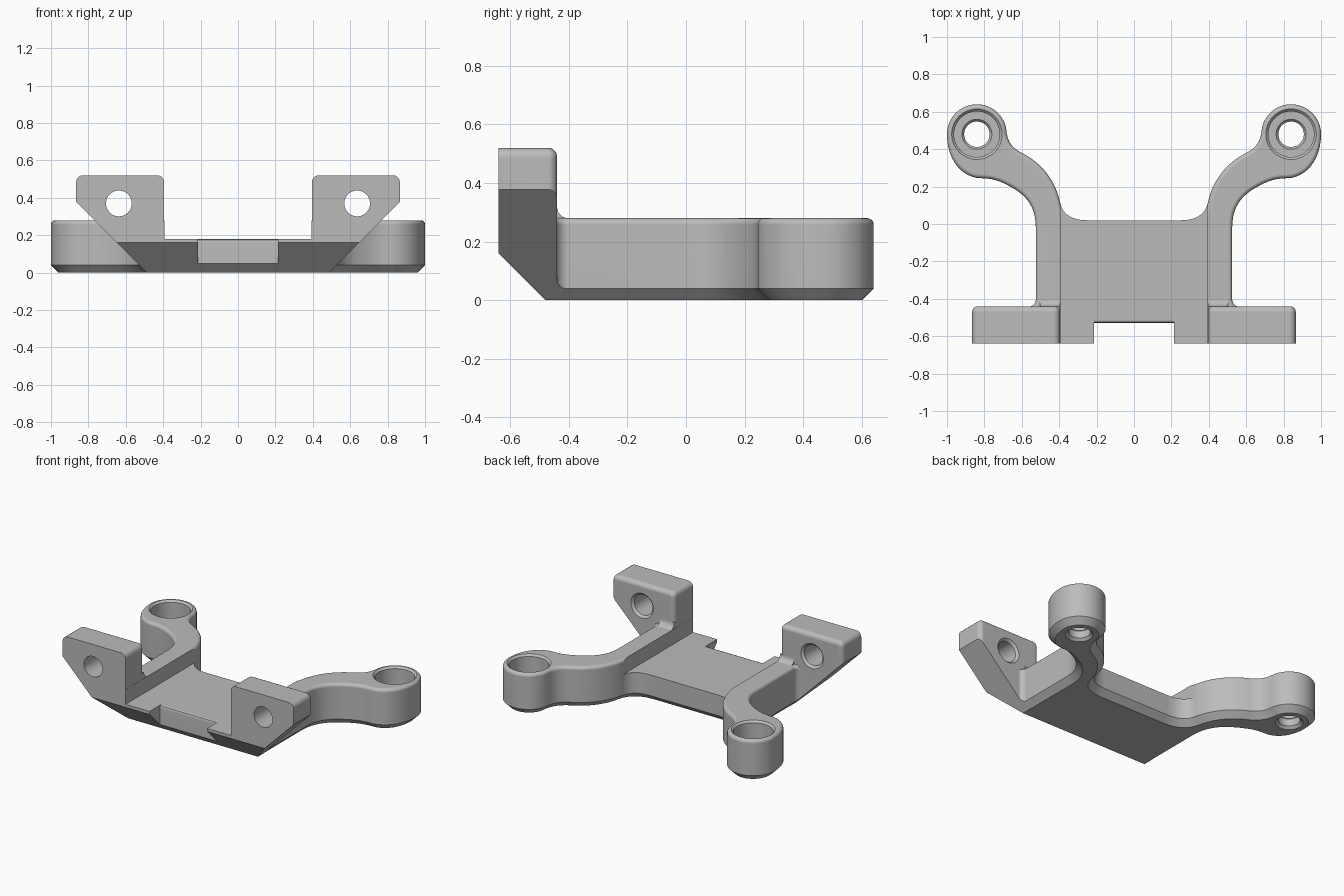
import bpy
import bmesh
from math import sin, cos, radians, pi
from mathutils import Vector
from mathutils.geometry import interpolate_bezier

cube = bpy.data.objects.get("Cube")
if cube:
    bpy.data.objects.remove(cube, do_unlink=True)

grey = bpy.data.materials.new("plain_grey")
grey.use_nodes = True
GREY = (0.5, 0.5, 0.5, 1)
grey.diffuse_color = GREY
grey.node_tree.nodes["Principled BSDF"].inputs["Base Color"].default_value = GREY


def solid(name, rings):
    """Closed solid lofted through rings of equal length."""
    bm = bmesh.new()
    loops = [[bm.verts.new(p) for p in ring] for ring in rings]
    n = len(loops[0])
    for a, b in zip(loops, loops[1:]):
        for i in range(n):
            j = (i + 1) % n
            bm.faces.new((a[i], a[j], b[j], b[i]))
    bm.faces.new(loops[0])
    bm.faces.new(loops[-1])
    bmesh.ops.recalc_face_normals(bm, faces=bm.faces)
    mesh = bpy.data.meshes.new(name)
    bm.to_mesh(mesh)
    bm.free()
    mesh.materials.append(grey)
    obj = bpy.data.objects.new(name, mesh)
    bpy.context.collection.objects.link(obj)
    return obj


def box(name, lo, hi):
    corners = ((lo[0], lo[1]), (hi[0], lo[1]), (hi[0], hi[1]), (lo[0], hi[1]))
    return solid(name, [[(x, y, z) for x, y in corners] for z in (lo[2], hi[2])])


def prism_x(name, profile, x0, x1):
    return solid(name, [[(x, y, z) for y, z in profile] for x in (x0, x1)])


def turned(name, profile, place, steps=48):
    """Bore cutter from (radius, height) pairs; place maps it into the model."""
    return solid(name, [[place(r * cos(2 * pi * i / steps), r * sin(2 * pi * i / steps), h)
                         for i in range(steps)] for r, h in profile])


def inset(points, d):
    """Offset a clockwise outline inwards."""
    if d == 0:
        return list(points)
    out = []
    for i, p in enumerate(points):
        a = (p - points[i - 1]).normalized()
        b = (points[(i + 1) % len(points)] - p).normalized()
        na, nb = Vector((a.y, -a.x)), Vector((b.y, -b.x))
        out.append(p + (na + nb) * (d / (1 + na.dot(nb))))
    return out


def arc(cx, cy, r, a0, a1, steps):
    return [Vector((cx + r * cos(radians(a0 + (a1 - a0) * i / steps)),
                    cy + r * sin(radians(a0 + (a1 - a0) * i / steps))))
            for i in range(steps + 1)]


def bezier(a, b, c, d, steps=12):
    pts = interpolate_bezier(*[Vector((*p, 0)) for p in (a, b, c, d)], steps)
    return [p.to_2d() for p in pts]


def rounding(r, steps=5):
    """(inset, drop) pairs of a rounded edge."""
    angles = [pi / 2 * i / steps for i in range(steps + 1)]
    return [(r * (1 - cos(t)), r * (1 - sin(t))) for t in angles]


def combine(target, tool, operation):
    mod = target.modifiers.new(operation.lower(), "BOOLEAN")
    mod.operation, mod.solver, mod.object = operation, "EXACT", tool
    tool.hide_render = True
    bpy.context.view_layer.objects.active = target
    bpy.ops.object.modifier_apply(modifier=mod.name)
    bpy.data.objects.remove(tool, do_unlink=True)


# Plan outline: plate back edge, curved arm, boss, arm outside, flare into the ear
BOSS = (0.84, 0.48)
half = []
for piece in (
    bezier((0.25, 0.02), (0.33, 0.02), (0.38, 0.05), (0.394, 0.11)),
    bezier((0.394, 0.11), (0.42, 0.24), (0.5, 0.33), (0.6, 0.38)),
    bezier((0.6, 0.38), (0.66, 0.41), (0.68, 0.45), (0.684, 0.516)),
    arc(*BOSS, 0.16, 167, 0, 24),
    bezier((1, 0.48), (1, 0.35), (0.93, 0.26), (0.835, 0.245)),
    bezier((0.835, 0.245), (0.76, 0.245), (0.73, 0.235), (0.68, 0.21)),
    bezier((0.68, 0.21), (0.58, 0.16), (0.525, 0.1), (0.525, -0.02)),
    arc(0.565, -0.403, 0.04, 180, 270, 6),
    [Vector((0.7, -0.443)), Vector((0.7, -0.64))],
):
    for p in piece:
        if not half or (p - half[-1]).length > 0.004:
            half.append(p)
outline = half + [Vector((-p.x, p.y)) for p in reversed(half)]

# Body: chamfered underside, rounded top edge
TOP = 0.28
levels = [(0.04, 0), (0, 0.04)] + [(d, TOP - h) for d, h in rounding(0.022)]
body = solid("mounting_bracket",
             [[(p.x, p.y, z) for p in inset(outline, d)] for d, z in levels])

# Upright ears and the fillets where they meet the arms
R = 0.035
ear_outline = []
for cx, cz, a in ((0.395 + R, 0.03 + R, 270), (0.395 + R, 0.52 - R, 180),
                  (0.865 - R, 0.52 - R, 90), (0.865 - R, 0.03 + R, 0)):
    ear_outline += arc(cx, cz, R, a, a - 90, 5)
ear_levels = [(0, -0.64)] + [(d, -0.44 - h) for d, h in rounding(0.03)]
fillet = [(-0.47, 0.26), (-0.47, 0.32)] + \
    [tuple(p) for p in arc(-0.4, 0.319, 0.04, 180, 270, 6)] + [(-0.4, 0.26)]
for s in (1, -1):
    ear = solid("ear", [[(s * p.x, y, p.y) for p in inset(ear_outline, d)]
                        for d, y in ear_levels])
    combine(body, ear, "UNION")
    combine(body, prism_x("ear_fillet", fillet, s * 0.396, s * 0.503), "UNION")

# Pocket between the arms, front notch with a rounded lip, front chamfer
combine(body, box("pocket", (-0.394, -0.9, 0.18), (0.394, 0.12, 1)), "DIFFERENCE")
lip = [(-0.9, -0.1), (-0.53, -0.1), (-0.53, 0.16), (-0.524, 0.174),
       (-0.51, 0.18), (-0.51, 0.4), (-0.9, 0.4)]
combine(body, prism_x("notch", lip, -0.215, 0.215), "DIFFERENCE")
slope = [(-0.38, -0.1), (-0.74, 0.26), (-0.9, 0.26), (-0.9, -0.1)]
combine(body, prism_x("front_slope", slope, -1.5, 1.5), "DIFFERENCE")

# Sloped ear sides, ear holes, stepped boss bores
side = [(0.387, -0.1), (1.087, 0.6), (1.3, 0.6), (1.3, -0.1)]
ear_bore = [(0.069, -0.8), (0.069, -0.455), (0.085, -0.439), (0.085, -0.3)]
boss_bore = [(0.085, -0.1), (0.085, 0), (0.068, 0.017), (0.068, 0.065), (0.08, 0.08),
             (0.122, 0.08), (0.122, 0.267), (0.135, 0.28), (0.135, 0.5)]
for s in (1, -1):
    wedge = solid("side_slope", [[(s * x, y, z) for x, z in side] for y in (-0.8, -0.36)])
    combine(body, wedge, "DIFFERENCE")
    combine(body, turned("ear_hole", ear_bore,
                         lambda u, v, h: (s * 0.637 + u, h, 0.37 + v)), "DIFFERENCE")
    combine(body, turned("boss_hole", boss_bore,
                         lambda u, v, h: (s * BOSS[0] + u, BOSS[1] + v, h)), "DIFFERENCE")

# Smooth shading with crisp edges
bpy.ops.object.select_all(action="DESELECT")
body.select_set(True)
bpy.context.view_layer.objects.active = body
bpy.ops.object.shade_smooth_by_angle(angle=radians(30))
weighted = body.modifiers.new("weighted_normals", "WEIGHTED_NORMAL")
weighted.keep_sharp = True
